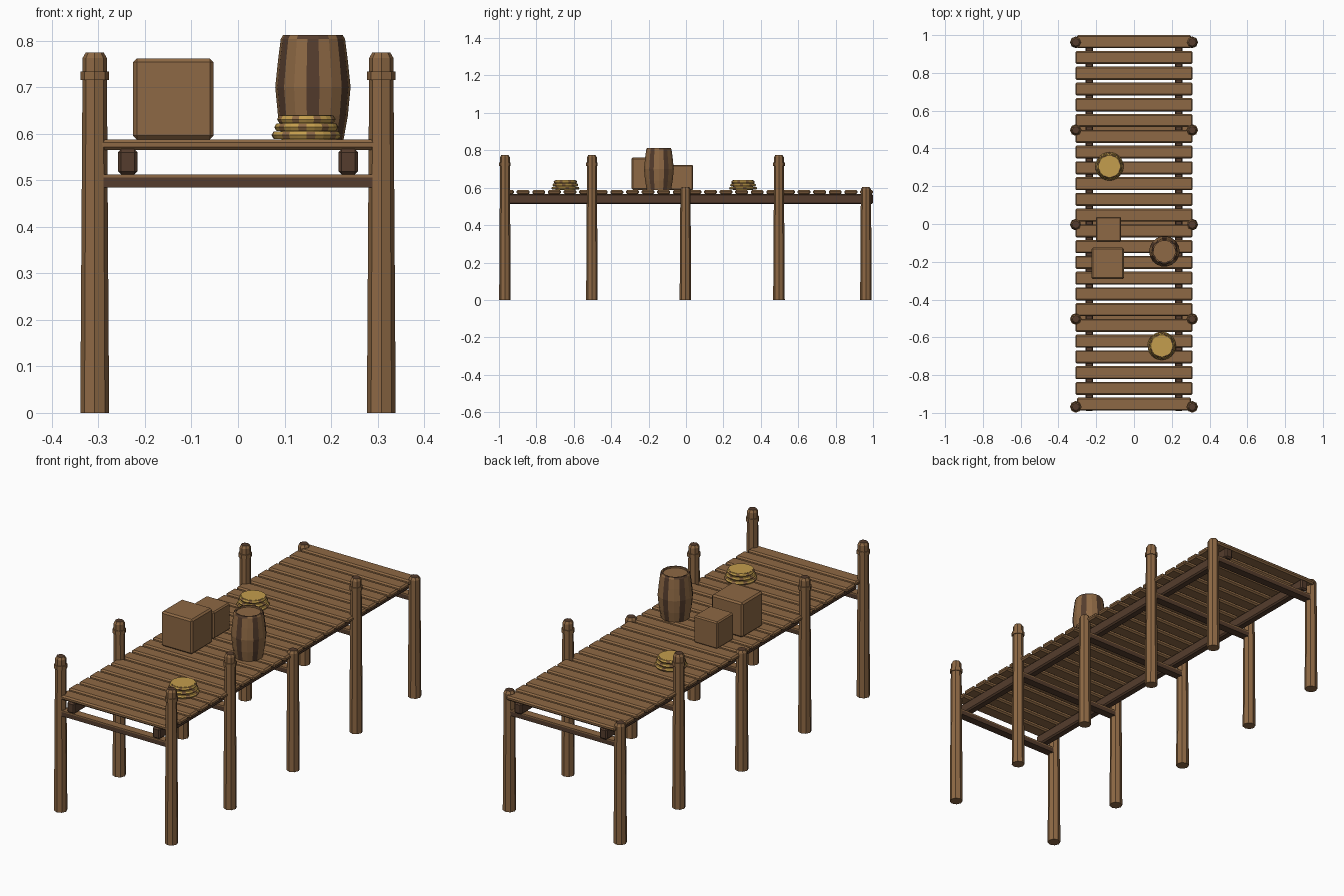
import bpy, bmesh, math

cube = bpy.data.objects.get("Cube")
if cube:
    bpy.data.objects.remove(cube, do_unlink=True)


def material(name, rgb):
    m = bpy.data.materials.new(name)
    m.use_nodes = True
    m.diffuse_color = (*rgb, 1)
    m.node_tree.nodes["Principled BSDF"].inputs["Base Color"].default_value = (*rgb, 1)
    return m


WOOD = material("brown wood", (0.27, 0.14, 0.058))
DARK = material("dark wood", (0.09, 0.046, 0.026))
ROPE = material("golden rope", (0.55, 0.34, 0.075))


def finish(name, bm, mats, location=(0, 0, 0)):
    mesh = bpy.data.meshes.new(name)
    bmesh.ops.recalc_face_normals(bm, faces=bm.faces)
    bm.to_mesh(mesh)
    bm.free()
    for m in mats:
        mesh.materials.append(m)
    obj = bpy.data.objects.new(name, mesh)
    obj.location = location
    bpy.context.collection.objects.link(obj)
    return obj


def box(name, center, size, mat, bevel=0.0):
    bm = bmesh.new()
    bmesh.ops.create_cube(bm, size=1)
    bmesh.ops.scale(bm, vec=size, verts=bm.verts)
    if bevel:
        bmesh.ops.bevel(bm, geom=bm.edges[:], offset=bevel, segments=1, affect='EDGES')
    return finish(name, bm, [mat], center)


def lathe(name, profile, sides, mats, location, rule, closed=False):
    """Turn (radius, height) points around z; rule(ring, side) picks the colour."""
    bm = bmesh.new()
    rings = [[bm.verts.new((r * math.cos(a), r * math.sin(a), z))
              for a in (math.tau * i / sides for i in range(sides))] for r, z in profile]
    pairs = list(zip(rings, rings[1:]))
    if closed:
        pairs.append((rings[-1], rings[0]))
    for k, (low, high) in enumerate(pairs):
        for i in range(sides):
            j = (i + 1) % sides
            f = bm.faces.new((low[i], low[j], high[j], high[i]))
            f.material_index = rule(k, i)
    if not closed:
        bm.faces.new(rings[0][::-1]).material_index = rule(-1, 0)
        bm.faces.new(rings[-1]).material_index = rule(len(rings) - 1, 0)
    return finish(name, bm, mats, location)


DECK = 0.588
POST_X = 0.308

# Posts, with collars on the tall ones, and a cross beam at each row
rows = [(-0.968, 0.775), (-0.503, 0.775), (-0.003, 0.603), (0.497, 0.775), (0.962, 0.603)]
for n, (y, top) in enumerate(rows):
    for side, x in (("right", -POST_X), ("left", POST_X)):
        r = 0.031 - 0.005 * top / 0.775
        lathe(f"post_{side}_{n}", [(0.031, 0), (r, top - 0.012), (r - 0.007, top)], 8,
              [WOOD, DARK], (x, y, 0), lambda k, i: int(k == 2))
        if top > 0.7:
            lathe(f"collar_{side}_{n}", [(0.031, 0.715), (0.031, 0.734)], 8,
                  [WOOD], (x, y, 0), lambda k, i: 0)
    box(f"cross_beam_{n}", (0, y, 0.495), (0.58, 0.04, 0.021), DARK)
    box(f"beam_cap_{n}", (0, y, 0.509), (0.58, 0.04, 0.007), WOOD)

# Long stringers under the deck
for side, x in (("right", -0.237), ("left", 0.237)):
    box(f"stringer_{side}", (x, 0.004, 0.5395), (0.042, 1.99, 0.055), DARK, 0.007)

# Deck planks
COUNT = 24
for i in range(COUNT):
    y = -0.954 + i * 1.919 / (COUNT - 1)
    end = i in (0, COUNT - 1)
    box(f"plank_{i}", (0, y, DECK - 0.0115), (0.606 if end else 0.622, 0.069, 0.023),
        WOOD, 0.007)

# Crates
box("large_crate", (-0.139, -0.208, DECK + 0.087), (0.173, 0.166, 0.174), WOOD, 0.008)
box("small_crate", (-0.135, -0.028, DECK + 0.067), (0.132, 0.132, 0.135), WOOD, 0.006)

# Barrel with some darker staves and a recessed lid
lathe("barrel", [(0.066, 0), (0.075, 0.05), (0.081, 0.112), (0.075, 0.17), (0.069, 0.216),
                 (0.064, 0.224), (0.057, 0.224), (0.057, 0.216)], 18, [WOOD, DARK],
      (0.161, -0.145, DECK), lambda k, i: int(k in (4, 5) and i % 2 == 0 or 0 <= k < 5 and i % 3 == 1))

# Rope coils: stacked turns with a flat golden top
for n, (x, y) in enumerate([(0.147, -0.645), (-0.13, 0.305)]):
    for turn in range(3):
        radius = 0.066 - 0.006 * turn
        section = [(radius + 0.009 * math.cos(a), 0.009 * math.sin(a))
                   for a in (math.tau * s / 6 for s in range(6))]
        lathe(f"rope_turn_{n}_{turn}", section, 24, [ROPE, WOOD],
              (x, y, DECK + 0.009 + 0.017 * turn),
              lambda k, i, t=turn: int((i + t) % 3 == 0), closed=True)
    lathe(f"rope_top_{n}", [(0.054, 0), (0.054, 0.052)], 24, [ROPE], (x, y, DECK),
          lambda k, i: 0)
